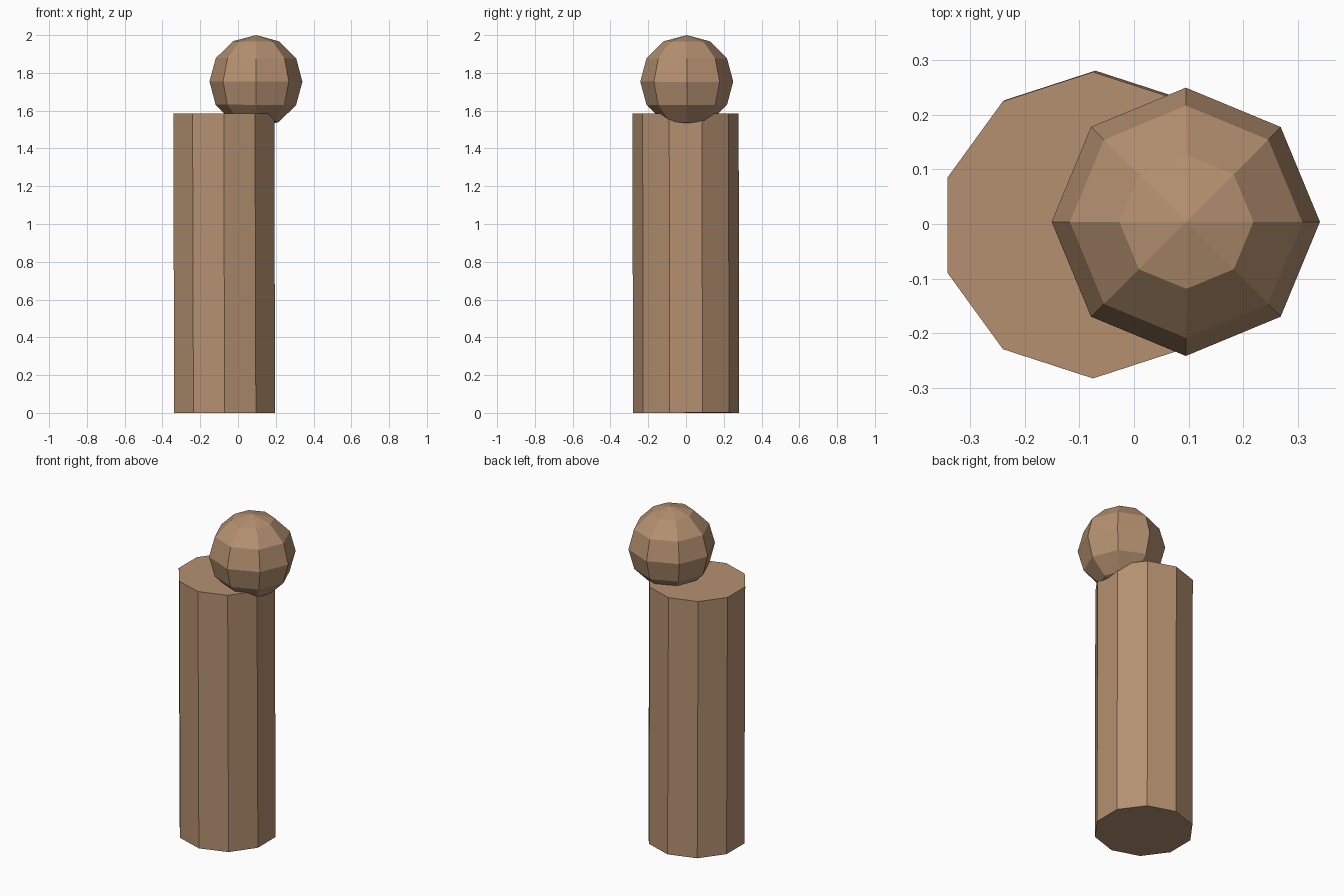
import bpy
import math

if "Cube" in bpy.data.objects:
    bpy.data.objects.remove(bpy.data.objects["Cube"])

# Single warm wood colour
wood = bpy.data.materials.new("light_wood")
wood.diffuse_color = (0.456, 0.279, 0.162, 1.0)
wood.use_nodes = True
wood.node_tree.nodes["Principled BSDF"].inputs["Base Color"].default_value = wood.diffuse_color


def finish(name):
    obj = bpy.context.object
    obj.name = name
    obj.data.materials.append(wood)
    bpy.ops.object.shade_flat()
    return obj


# Ten-sided post with a corner facing the back, leaning very slightly
post_height = 1.585
bpy.ops.mesh.primitive_cylinder_add(
    vertices=10, radius=0.281, depth=post_height,
    location=(-0.073, -0.001, post_height / 2),
    rotation=(0.0015, -0.0028, 0))
finish("post")

# Faceted ball sunk into the edge of the post top
ball_radius = 0.246
bpy.ops.mesh.primitive_uv_sphere_add(
    segments=8, ring_count=6, radius=ball_radius,
    location=(0.095, 0.004, 2.0 - ball_radius),
    rotation=(0, 0.005, 0))
finish("ball")
